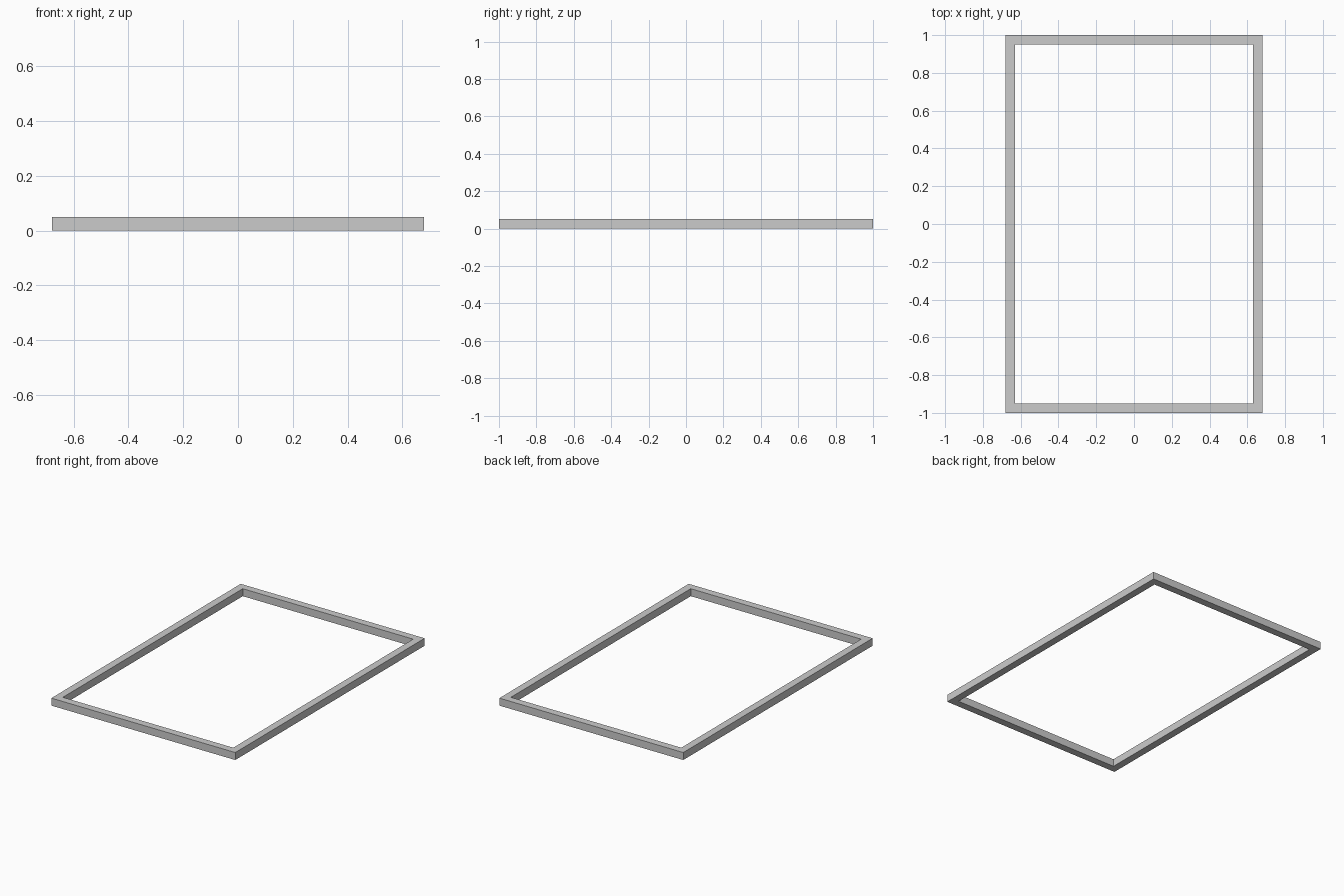
import bpy

if "Cube" in bpy.data.objects:
    bpy.data.objects.remove(bpy.data.objects["Cube"])

HALF_X, HALF_Y = 0.68, 1.0   # outer half sizes
BAR = 0.05                   # square bar section


def bar(name, x, y, length_x, length_y):
    bpy.ops.mesh.primitive_cube_add(size=1, location=(x, y, BAR / 2))
    ob = bpy.context.object
    ob.name = name
    ob.scale = (length_x, length_y, BAR)
    bpy.ops.object.transform_apply(location=False, rotation=False, scale=True)


# End bars span the full width, side bars butt between them
for side, end, s in (("left", "front", -1), ("right", "back", 1)):
    bar(end + "_bar", 0, s * (HALF_Y - BAR / 2), 2 * HALF_X, BAR)
    bar(side + "_bar", s * (HALF_X - BAR / 2), 0, BAR, 2 * (HALF_Y - BAR))
